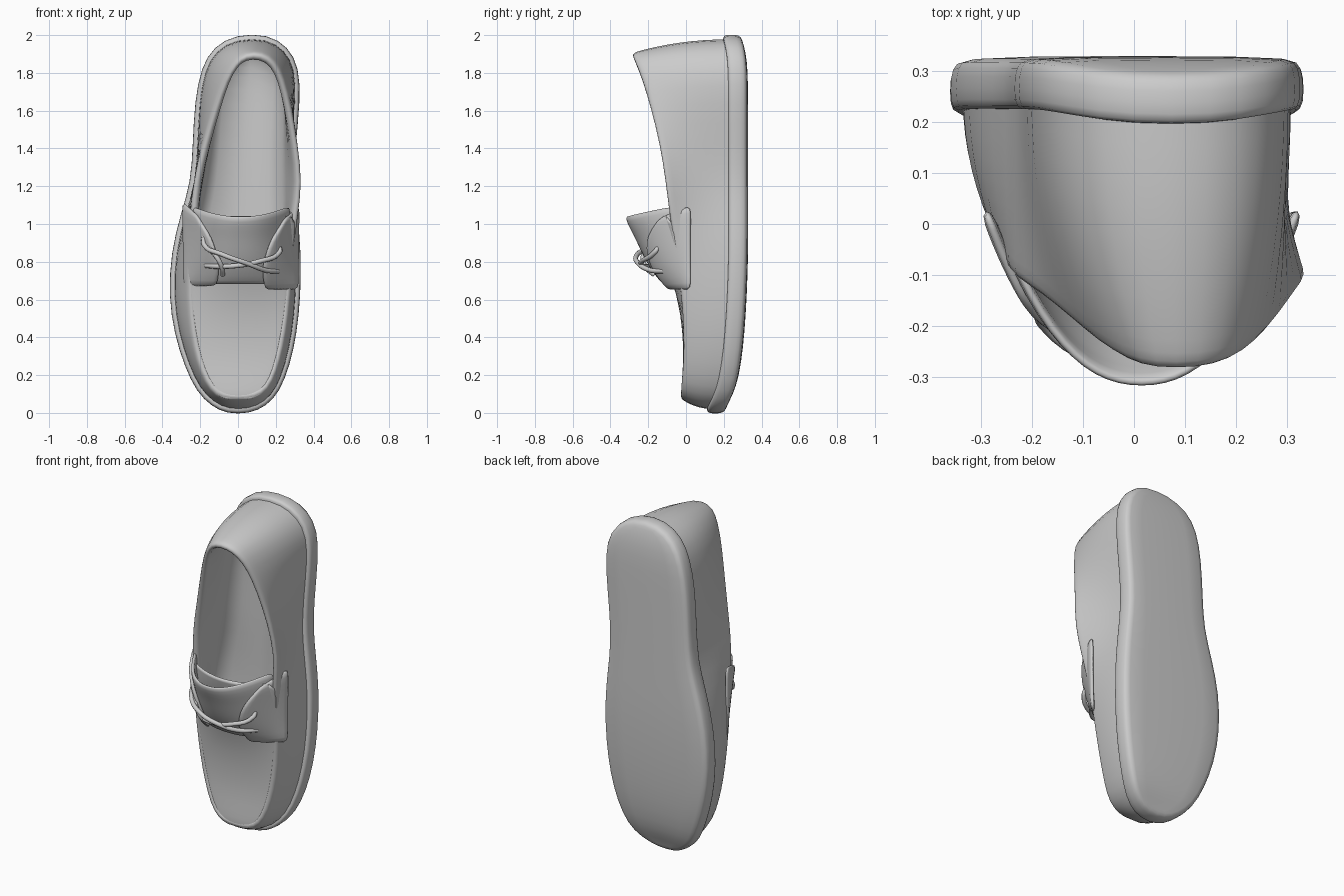
import bpy, bmesh, math
from mathutils import Vector

if "Cube" in bpy.data.objects:
    bpy.data.objects.remove(bpy.data.objects["Cube"])

# Stations from toe to heel: z, left x, right x of the sole outline
SOLE = [(-.005, -.06, .06), (.035, -.14, .15), (.11, -.22, .22), (.25, -.285, .275),
        (.42, -.338, .312), (.62, -.368, .332), (.85, -.355, .335), (1.05, -.305, .315),
        (1.22, -.25, .295), (1.42, -.24, .305), (1.65, -.23, .33), (1.83, -.195, .325),
        (1.94, -.13, .265), (2.005, -.01, .16)]
# Upper edge (toe seam, then collar): z, left x, right x, y
RIM = [(.07, -.05, .05, -.02), (.09, -.12, .13, -.02), (.16, -.175, .185, -.015),
       (.28, -.22, .225, -.005), (.42, -.25, .255, -.005), (.62, -.27, .28, -.015),
       (.85, -.265, .29, -.05), (1.05, -.25, .32, -.08), (1.22, -.24, .345, -.10),
       (1.42, -.19, .32, -.13), (1.62, -.13, .285, -.18), (1.78, -.075, .245, -.225),
       (1.87, -.015, .195, -.26), (1.91, .04, .13, -.275)]
N = len(SOLE)


def interp(table, v):
    for (a, p), (b, q) in zip(table, table[1:]):
        if v <= b:
            return p + (q - p) * max(0, (v - a) / (b - a))
    return table[-1][1]


def bottom_y(z):
    return interp([(0, .215), (.1, .265), (.3, .302), (.6, .322), (.85, .33),
                   (1.9, .328), (2, .30)], z)


def ring(stations, yfun):
    pts = [Vector((s[2], yfun(s), s[0])) for s in stations]
    return pts + [Vector((s[1], yfun(s), s[0])) for s in reversed(stations)]


def inset(pts, d, dy=0):
    out = []
    for p in pts:
        c = Vector((.04, p.y, min(max(p.z, .35), 1.65)))
        out.append(p + (c - p).normalized() * d + Vector((0, dy, 0)))
    return out


def blend(a, b, t, power):
    h = t ** power
    return [Vector((p.x + (q.x - p.x) * h, p.y + (q.y - p.y) * t, p.z + (q.z - p.z) * h))
            for p, q in zip(a, b)]


def make(name, verts, faces, thick=0, sub=1):
    me = bpy.data.meshes.new(name)
    me.from_pydata([tuple(v) for v in verts], [], faces)
    bm = bmesh.new()
    bm.from_mesh(me)
    bmesh.ops.recalc_face_normals(bm, faces=bm.faces)
    bm.to_mesh(me)
    bm.free()
    me.shade_smooth()
    ob = bpy.data.objects.new(name, me)
    bpy.context.collection.objects.link(ob)
    if thick:
        m = ob.modifiers.new("thickness", 'SOLIDIFY')
        m.thickness, m.offset = thick, 0
    m = ob.modifiers.new("smooth", 'SUBSURF')
    m.levels = m.render_levels = sub
    return ob


def loft(name, rings, caps):
    n = 2 * N
    faces = [(r * n + i, r * n + (i + 1) % n, (r + 1) * n + (i + 1) % n, (r + 1) * n + i)
             for r in range(len(rings) - 1) for i in range(n)]
    for r in caps:  # strips of quads joining the right and left halves
        faces += [(r * n + i, r * n + i + 1, r * n + n - 2 - i, r * n + n - 1 - i)
                  for i in range(N - 1)]
    return make(name, [p for r in rings for p in r], faces)


def sheet(name, rows, thick):
    w = len(rows[0])
    faces = [(r * w + i, r * w + i + 1, (r + 1) * w + i + 1, (r + 1) * w + i)
             for r in range(len(rows) - 1) for i in range(w - 1)]
    return make(name, [p for r in rows for p in r], faces, thick)


# Sole: a rounded slab with a slight toe spring
base = ring(SOLE, lambda s: bottom_y(s[0]))
top = [p - Vector((0, .105, 0)) for p in base]
loft("sole", [inset(top, .045), inset(top, .012), inset(top, 0, .012), inset(base, 0, -.035),
              inset(base, .01, -.01), inset(base, .04)], (0, 5))

# Upper: outer wall, padded collar edge, lining and insole
foot = inset(top, .025, .02)
rim = ring(RIM, lambda s: s[3])
floor = inset(top, .075, -.005)
lip = inset(rim, .045, .025)
outer = [blend(foot, rim, t, 2.1) for t in (0, .25, .5, .75, .92)]
loft("upper", outer + [rim, inset(rim, .018, -.01), inset(rim, .036, .002), lip,
                       blend(lip, floor, .5, .8), floor], (10,))

# Toe panel between the two toe seams
rows = []
for i in range(8):
    z, xl, xr, y = RIM[i]
    crown = (.0, .005, .006, .006, .01, .025, .08, .12)[i]
    rows.append([(xl + (xr - xl) * k / 8, y + .004 - crown * (1 - (k / 4 - 1) ** 2), z)
                 for k in range(9)])
sheet("toe_panel", rows, .012)


# Instep arch shared by the tongue, lace flaps and laces
def arch(u, z, lift=0):
    peak = interp([(.64, -.07), (.7, -.13), (.8, -.20), (.95, -.27), (1.03, -.315),
                   (1.12, -.315)], z)
    side = interp([(.64, .02), (1.1, .01)], z)
    x = .015 + (.285 + lift * .6) * u
    return Vector((x, side - (side - peak + lift) * (1 - abs(u) ** 2.3), z))


# Tongue, dipping at the middle of its upper edge
rows = []
for k in range(8):
    t = k / 7
    rows.append([arch(u, .68 + (.36 + .07 * u * u) * t) for u in
                 [-.92 + 1.84 * j / 12 for j in range(13)]])
sheet("tongue", rows, .022)

# Lace flaps over each side of the tongue
for name, s in (("left_lace_flap", -1), ("right_lace_flap", 1)):
    rows = []
    for k in range(7):
        t = k / 6
        inner = interp([(0, .42), (.3, .36), (.65, .5), (1, .78)], t)
        low = .67 if s < 0 else .65
        rows.append([arch(s * (1.02 + (inner - 1.02) * j / 5),
                          low + (.45 - .07 * j / 5) * t, .025) for j in range(6)])
    sheet(name, rows, .024)


# Laces crossing the instep
def lace(name, pts):
    cu = bpy.data.curves.new(name, 'CURVE')
    cu.dimensions = '3D'
    cu.bevel_depth, cu.bevel_resolution, cu.resolution_u = .013, 2, 5
    sp = cu.splines.new('BEZIER')
    sp.bezier_points.add(len(pts) - 1)
    for b, (x, z, lift) in zip(sp.bezier_points, pts):
        b.co = arch((x - .015) / .3, z, lift)
        b.handle_left_type = b.handle_right_type = 'AUTO'
    ob = bpy.data.objects.new(name, cu)
    bpy.context.collection.objects.link(ob)


lace("lace_falling", [(-.18, .94, .02), (-.17, .89, .05), (-.08, .84, .06), (.05, .79, .06),
                      (.14, .755, .05), (.21, .75, .03)])
lace("lace_rising", [(.22, .88, .02), (.21, .85, .05), (.1, .80, .05), (0, .78, .045),
                     (-.1, .775, .045), (-.17, .78, .03)])
lace("lace_loop", [(-.17, .89, .03), (-.11, .83, .05), (-.08, .77, .05), (-.08, .73, .03)])
